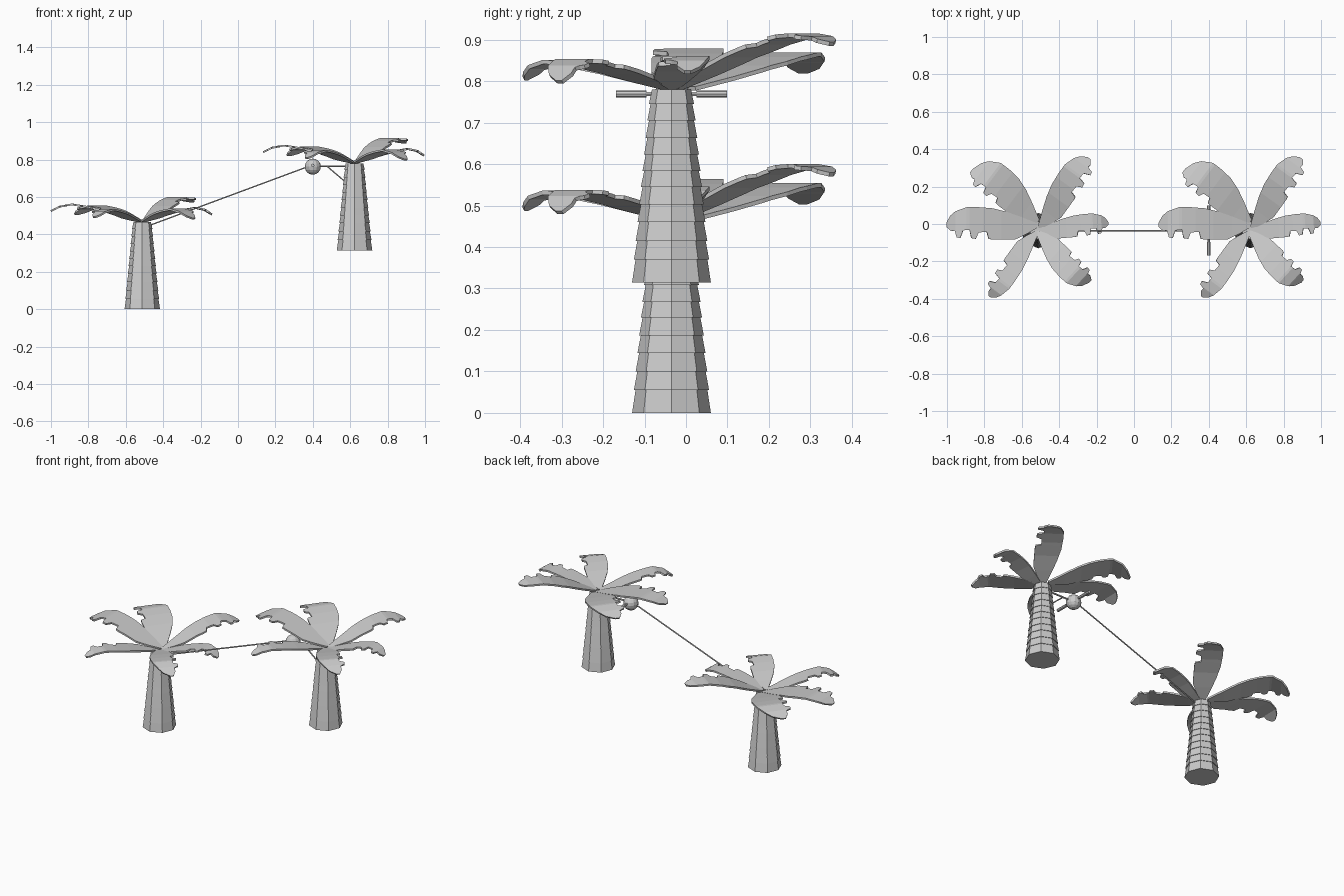
import bpy, bmesh, math
from mathutils import Vector

if "Cube" in bpy.data.objects:
    bpy.data.objects.remove(bpy.data.objects["Cube"])

LEFT = Vector((-0.512, -0.035, 0.0))       # base of the low tree
SHIFT = Vector((1.135, 0.0, 0.315))        # offset to the high tree


def make_object(name, bm):
    bmesh.ops.recalc_face_normals(bm, faces=bm.faces)
    mesh = bpy.data.meshes.new(name)
    bm.to_mesh(mesh)
    bm.free()
    obj = bpy.data.objects.new(name, mesh)
    bpy.context.collection.objects.link(obj)
    return obj


def lathe(name, profile, sides, loc):
    """Stack of rings (radius, z) with capped ends."""
    bm = bmesh.new()
    rings = []
    for r, z in profile:
        rings.append([bm.verts.new((r * math.cos(i * math.tau / sides),
                                    r * math.sin(i * math.tau / sides), z))
                      for i in range(sides)])
    for a, b in zip(rings, rings[1:]):
        for i in range(sides):
            j = (i + 1) % sides
            bm.faces.new((a[i], a[j], b[j], b[i]))
    bm.faces.new(rings[0])
    bm.faces.new(rings[-1])
    obj = make_object(name, bm)
    obj.location = loc
    return obj


def rod(name, start, end, radius, sides=6):
    start, end = Vector(start), Vector(end)
    d = end - start
    obj = lathe(name, [(radius, 0), (radius, d.length)], sides, start)
    obj.rotation_euler = d.to_track_quat('Z', 'Y').to_euler()
    return obj


def interp(points, s):
    for (s0, v0), (s1, v1) in zip(points, points[1:]):
        if s <= s1:
            return v0 + (v1 - v0) * (s - s0) / (s1 - s0)
    return points[-1][1]


# leaf outline: smooth edge, torn edge, and how the leaf rises and droops
SMOOTH = [(0, .12), (.2, .5), (.35, .76), (.5, .94), (.65, 1), (.78, 1), (.9, .78), (.96, .52), (1, .15)]
TORN = [(0, .15), (.12, .6), (.25, 1), (.5, 1), (.54, .95), (.56, .45), (.65, .5), (.68, .95),
        (.73, .9), (.75, .3), (.82, .35), (.85, .9), (.89, .85), (.91, .35), (.95, .4), (1, .1)]
RISE = [(0, 0), (.2, .3), (.4, .62), (.6, .87), (.75, 1), (1, 1)]
DROOP = [(0, 0), (.78, 0), (.9, .3), (1, 1)]


def leaf(name, base, root_x, root_y, angle, length, smooth_w, torn_w, side, rise, droop):
    a = math.radians(angle)
    out = Vector((math.cos(a), math.sin(a), 0))
    across = Vector((-out.y, out.x, 0)) * side
    root = Vector((root_x - LEFT.x, root_y - LEFT.y, 0.467)) + base
    bm = bmesh.new()
    rows = []
    for s in sorted({p[0] for p in SMOOTH + TORN + RISE + DROOP}):
        c = root + out * (length * s)
        c.z += rise * interp(RISE, s) - droop * interp(DROOP, s)
        rows.append((bm.verts.new(c + across * (smooth_w * interp(SMOOTH, s))),
                     bm.verts.new(c - across * (torn_w * interp(TORN, s)))))
    for p, q in zip(rows, rows[1:]):
        bm.faces.new((p[0], q[0], q[1], p[1]))
    obj = make_object(name, bm)
    mod = obj.modifiers.new("thickness", 'SOLIDIFY')
    mod.thickness = 0.01
    mod.offset = 0
    return obj


# root x, root y, angle, length, smooth width, torn width, side, rise, droop
LEAVES = [
    (-.516, -.008, 180.0, .485, .098, .075, -1, .092, .035),
    (-.516, .010, 142.9, .445, .134, .056, -1, .082, .042),
    (-.505, -.020, 54.2, .455, .088, .062, 1, .128, .020),
    (-.505, -.030, 5.0, .367, .062, .056, 1, .074, .035),
    (-.516, -.040, -42.7, .385, .098, .045, -1, .066, .050),
    (-.516, -.040, -126.3, .430, .060, .056, 1, .064, .040),
]

# flared trunk segments, each overhanging the one below
STEPS = [0, .055, .10, .145, .187, .23, .268, .308, .348, .39, .43, .465]


def trunk_radius(z):
    return 0.095 - 0.045 * z / 0.465


trunk = []
for z0, z1 in zip(STEPS, STEPS[1:]):
    trunk += [(trunk_radius(z0) + (0.001 if z0 else 0), z0), (trunk_radius(z1) - 0.003, z1)]

for label, base in (("low", LEFT), ("high", LEFT + SHIFT)):
    lathe(label + "_palm_trunk", trunk, 8, base)
    for i, spec in enumerate(LEAVES):
        leaf(f"{label}_palm_leaf_{i + 1}", base, *spec)

# rope between the trees
Y = LEFT.y
rod("rope", (-.50, Y, .438), (.40, Y, .772), .004)

# support arm and brace on the high tree
rod("support_arm", (.40, Y, .765), (.62, Y, .765), .005)
rod("support_brace", (.475, Y, .765), (.575, Y, .68), .004)

# ball pulley with a grip on each side
bm = bmesh.new()
bmesh.ops.create_uvsphere(bm, u_segments=12, v_segments=8, radius=.043)
ball = make_object("pulley_ball", bm)
ball.location = (.40, Y, .762)
rod("handle_bar", (.40, Y - .125, .769), (.40, Y + .125, .769), .006)
for name, sign in (("front_grip", -1), ("back_grip", 1)):
    rod(name, (.40, Y + sign * .06, .769), (.40, Y + sign * .134, .769), .009, 8)
